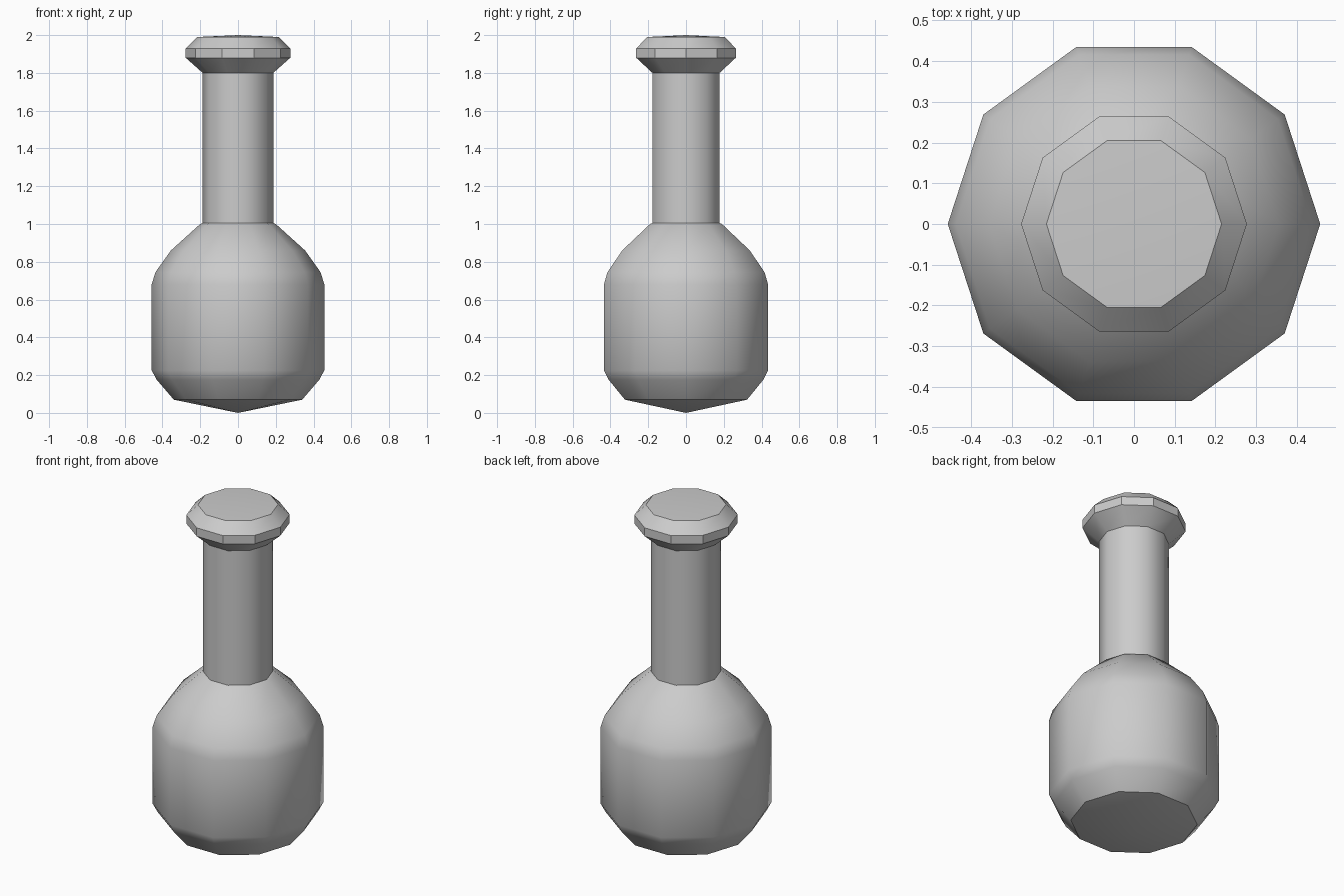
import bpy, bmesh
from math import cos, sin, pi

if "Cube" in bpy.data.objects:
    bpy.data.objects.remove(bpy.data.objects["Cube"])

SIDES = 10


def lathe(name, profile, tip=None, cap_top=True, hard_rings=(), hard_walls=()):
    """Revolve (radius, z) points into a ten-sided part with chosen sharp edges."""
    bm = bmesh.new()
    rings = [[bm.verts.new((r * cos(2 * pi * i / SIDES), r * sin(2 * pi * i / SIDES), z))
              for i in range(SIDES)] for r, z in profile]
    for lo, hi in zip(rings, rings[1:]):
        for i in range(SIDES):
            j = (i + 1) % SIDES
            bm.faces.new((lo[i], lo[j], hi[j], hi[i]))
    if tip is not None:
        point = bm.verts.new((0, 0, tip))
        for i in range(SIDES):
            bm.faces.new((point, rings[0][(i + 1) % SIDES], rings[0][i]))
    if cap_top:
        bm.faces.new(rings[-1])
    for f in bm.faces:
        f.smooth = True
    for k in hard_rings:
        for i in range(SIDES):
            bm.edges.get((rings[k][i], rings[k][(i + 1) % SIDES])).smooth = False
    for k in hard_walls:
        for i in range(SIDES):
            bm.edges.get((rings[k][i], rings[k + 1][i])).smooth = False
    mesh = bpy.data.meshes.new(name)
    bm.to_mesh(mesh)
    bm.free()
    obj = bpy.data.objects.new(name, mesh)
    bpy.context.collection.objects.link(obj)
    return obj


# Rounded body with faceted wall and shallow pointed base
lathe("bottle_body",
      [(0.34, 0.07), (0.43, 0.175), (0.457, 0.225), (0.457, 0.68),
       (0.437, 0.745), (0.355, 0.86), (0.20, 1.0), (0.187, 1.005)],
      tip=0.005, cap_top=False, hard_rings=(0,), hard_walls=(2,))

# Straight neck
lathe("bottle_neck", [(0.187, 1.0), (0.187, 1.8)], cap_top=False)

# Flared lip and closed top
lathe("bottle_lip",
      [(0.187, 1.8), (0.277, 1.88), (0.277, 1.93), (0.215, 1.99), (0.20, 2.0)][:4],
      cap_top=False, hard_rings=(1, 2, 3), hard_walls=(1,))
lid = lathe("bottle_stopper", [(0.215, 1.99)], cap_top=False, tip=2.0)
lid.data.flip_normals()

# Base tip on the ground
bottom = min(bpy.data.objects["bottle_body"].data.vertices, key=lambda v: v.co.z)
bottom.co.z = 0.0
